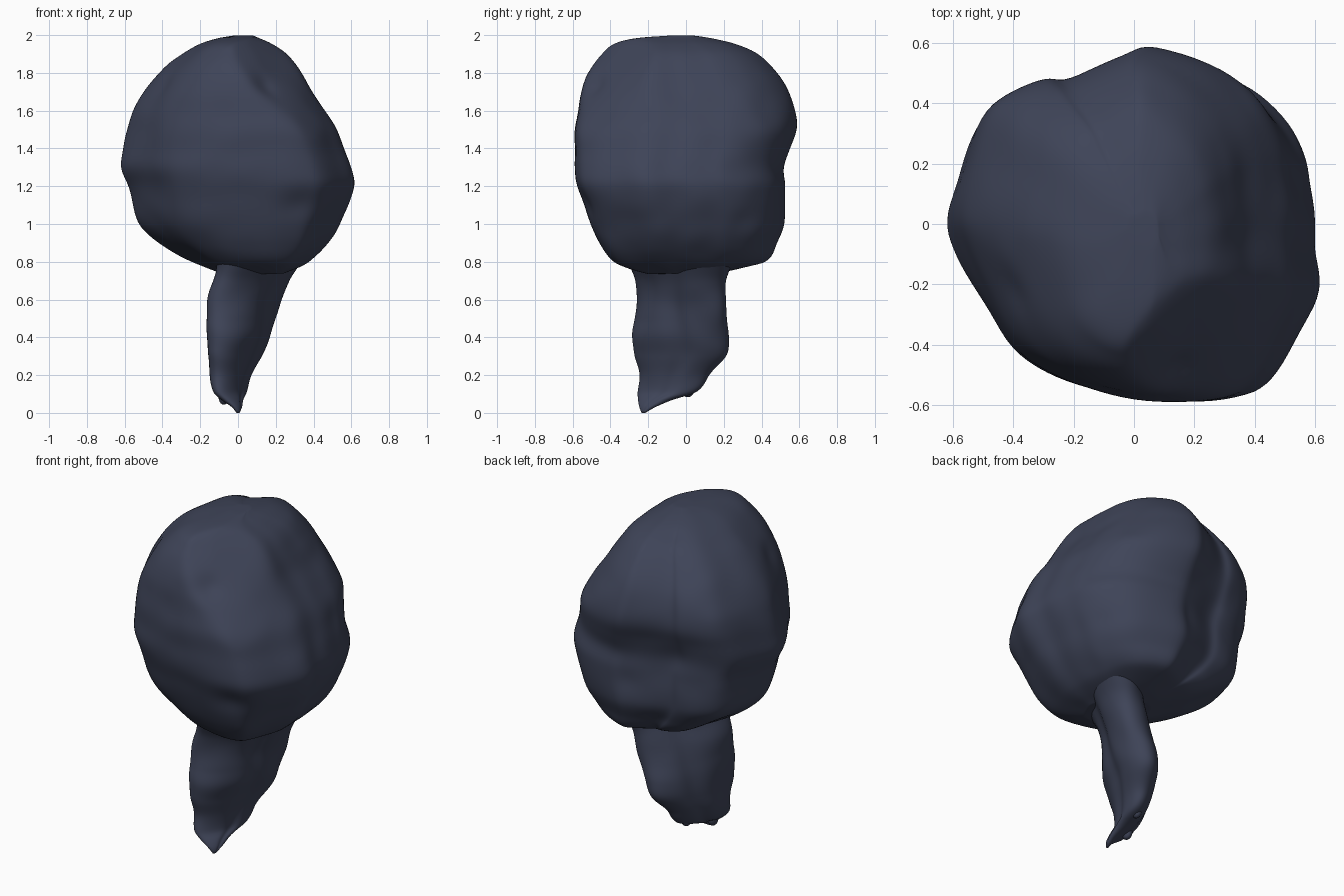
import bpy, bmesh, math
from mathutils import Vector, noise

if "Cube" in bpy.data.objects:
    bpy.data.objects.remove(bpy.data.objects["Cube"])

slate = bpy.data.materials.new("dark_slate_blue")
slate.diffuse_color = (0.049, 0.058, 0.098, 1)
slate.use_nodes = True
slate.node_tree.nodes["Principled BSDF"].inputs["Base Color"].default_value = slate.diffuse_color


def sample(table, z):
    """Smooth (Catmull-Rom) lookup of a table of rows starting with z."""
    i = 0
    while i < len(table) - 2 and table[i + 1][0] < z:
        i += 1
    a, b = table[i], table[i + 1]
    p, n = table[max(i - 1, 0)], table[min(i + 2, len(table) - 1)]
    t = (z - a[0]) / (b[0] - a[0])
    h = b[0] - a[0]
    out = []
    for k in range(1, len(a)):
        m0 = (b[k] - p[k]) / (b[0] - p[0]) * h
        m1 = (n[k] - a[k]) / (n[0] - a[0]) * h
        out.append((2*t**3 - 3*t**2 + 1) * a[k] + (t**3 - 2*t**2 + t) * m0
                   + (3*t**2 - 2*t**3) * b[k] + (t**3 - t**2) * m1)
    return out


def loft(name, rings):
    """Skin closed rings of points, fan the ends shut, shade smooth."""
    bm = bmesh.new()
    loops = [[bm.verts.new(p) for p in r] for r in rings]
    n = len(loops[0])
    for a, b in zip(loops, loops[1:]):
        for i in range(n):
            j = (i + 1) % n
            bm.faces.new((a[i], a[j], b[j], b[i]))
    for loop in (loops[0], loops[-1]):
        c = bm.verts.new(sum((v.co for v in loop), Vector()) / n)
        for i in range(n):
            bm.faces.new((loop[i], loop[(i + 1) % n], c))
    bmesh.ops.recalc_face_normals(bm, faces=bm.faces)
    for f in bm.faces:
        f.smooth = True
    me = bpy.data.meshes.new(name)
    bm.to_mesh(me)
    bm.free()
    me.materials.append(slate)
    ob = bpy.data.objects.new(name, me)
    bpy.context.collection.objects.link(ob)
    return ob


# Head: plan outline, then z, x min, x max, y min, y max
PLAN = [(.60, .05), (.585, .16), (.565, .27), (.49, .41), (.35, .52), (.12, .59),
        (0, .56), (-.2, .48), (-.29, .48), (-.42, .44), (-.52, .36), (-.58, .2),
        (-.62, .05), (-.59, -.07), (-.5, -.24), (-.4, -.4), (-.25, -.5), (-.05, -.56),
        (.15, -.585), (.35, -.57), (.45, -.51), (.55, -.35), (.615, -.2), (.60, -.06)]
HEAD = [(.735, -.06, .24, -.20, .16), (.765, -.15, .32, -.30, .30), (.8, -.24, .38, -.38, .42),
        (.9, -.42, .48, -.45, .48), (1.0, -.53, .54, -.50, .52), (1.2, -.58, .615, -.575, .53),
        (1.3, -.62, .60, -.59, .52), (1.4, -.61, .565, -.59, .55), (1.5, -.59, .525, -.59, .585),
        (1.6, -.56, .46, -.57, .58), (1.7, -.50, .395, -.555, .545), (1.8, -.42, .34, -.525, .48),
        (1.9, -.30, .26, -.465, .38), (1.955, -.20, .18, -.40, .26), (1.985, -.10, .11, -.26, .13),
        (1.998, -.02, .08, -.08, .04)]
# Dents: centre, radius, depth
DENTS = [((.13, -.47, 1.72), .09, .03), ((.33, -.53, 1.10), .12, .02), ((.50, .33, 1.0), .09, .015),
         ((-.42, -.25, 1.75), .09, .015), ((.05, .50, 1.12), .10, .015), ((-.1, .25, 1.94), .07, .015)]
plan_rows = [(i,) + PLAN[i % 24] for i in range(-2, 27)]
SEG, ROWS = 120, 100


def soft(v, k=.03):
    """Rounded version of max(v, 0)."""
    return (v + math.sqrt(v * v + k * k)) / 2 - k * .1 if v > -k else 0


def head_point(i, z):
    x, y = sample(plan_rows, i * 24 / SEG)
    x0, x1, y0, y1 = sample(HEAD, z)
    p = Vector((x0 + (x + .62) / 1.235 * (x1 - x0), y0 + (y + .585) / 1.175 * (y1 - y0), z))
    # sloping flanks at the back right and front right
    over = soft((p.x + p.y) * .7071 - (.66 - .7 * max(z - 1.45, 0)))
    p -= Vector((.6, .6, 0)) * over
    over = soft((p.x - p.y) * .7071 - (.30 + .85 * (1.9 - z)))
    p -= Vector((.6, -.6, 0)) * over
    out = Vector((p.x, p.y, (z - 1.35) * .8)).normalized()
    # gentle lumps and dents
    lump = .008 * noise.noise(p * 3.2) + .006 * noise.noise(p * 7 + Vector((5, 2, 1)))
    dent = -sum(d * math.exp(-((p - Vector(c)).length / r) ** 2 * 2) for c, r, d in DENTS)
    fade = min(1, (2.0 - z) / .15)
    return p + out * (lump + dent) * fade


# rows are spaced by a cosine so that both ends are dense
zs = [.735 + 1.263 * (1 - math.cos(math.pi * k / ROWS)) / 2 for k in range(ROWS + 1)]
head = loft("lumpy_head", [[head_point(i, z) for i in range(SEG)] for z in zs])
relax = head.modifiers.new("relax", 'SMOOTH')
relax.factor, relax.iterations = .5, 6

# Stem: z, centre x, centre y, half width, half thickness, angle of the width
STEM = [(0, 0, -.225, .010, .008, 67), (.03, -.005, -.205, .045, .022, 67),
        (.07, -.03, -.16, .10, .05, 67), (.11, -.04, -.10, .165, .065, 67),
        (.2, -.04, -.06, .20, .088, 67), (.3, -.018, -.03, .258, .112, 68),
        (.4, .005, -.025, .272, .132, 66), (.5, .017, -.025, .272, .136, 59),
        (.6, .035, -.028, .273, .138, 54), (.7, .07, -.03, .285, .14, 53),
        (.77, .10, -.03, .31, .155, 53), (.84, .12, -.03, .34, .19, 53)]


def stem_point(i, z):
    a = 2 * math.pi * i / 64
    cx, cy, w, t, ang = sample(STEM, z)
    # slab cross-section with a fold running down each broad side
    u, v = w * math.cos(a), t * math.sin(a)
    v *= 1 - .15 * math.exp(-((u / w - .15) / .22) ** 2)
    c, s = math.cos(math.radians(ang)), math.sin(math.radians(ang))
    p = Vector((cx + u * c - v * s, cy + u * s + v * c, z))
    out = Vector((p.x - cx, p.y - cy, 0))
    return p + out * .06 * noise.noise(p * 6)


loft("tapered_stem", [[stem_point(i, .84 * k / 60) for i in range(64)] for k in range(61)])

# Small ragged tips at the foot of the stem
for k, (x, y, z) in enumerate([(-.075, -.15, .085), (-.01, .01, .125)]):
    bpy.ops.mesh.primitive_uv_sphere_add(segments=16, ring_count=10, radius=.035, location=(x, y, z))
    tip = bpy.context.object
    tip.name = "stem_tip_%d" % (k + 1)
    tip.scale = (.8, 1, 1.2)
    tip.data.materials.append(slate)
    bpy.ops.object.shade_smooth()
